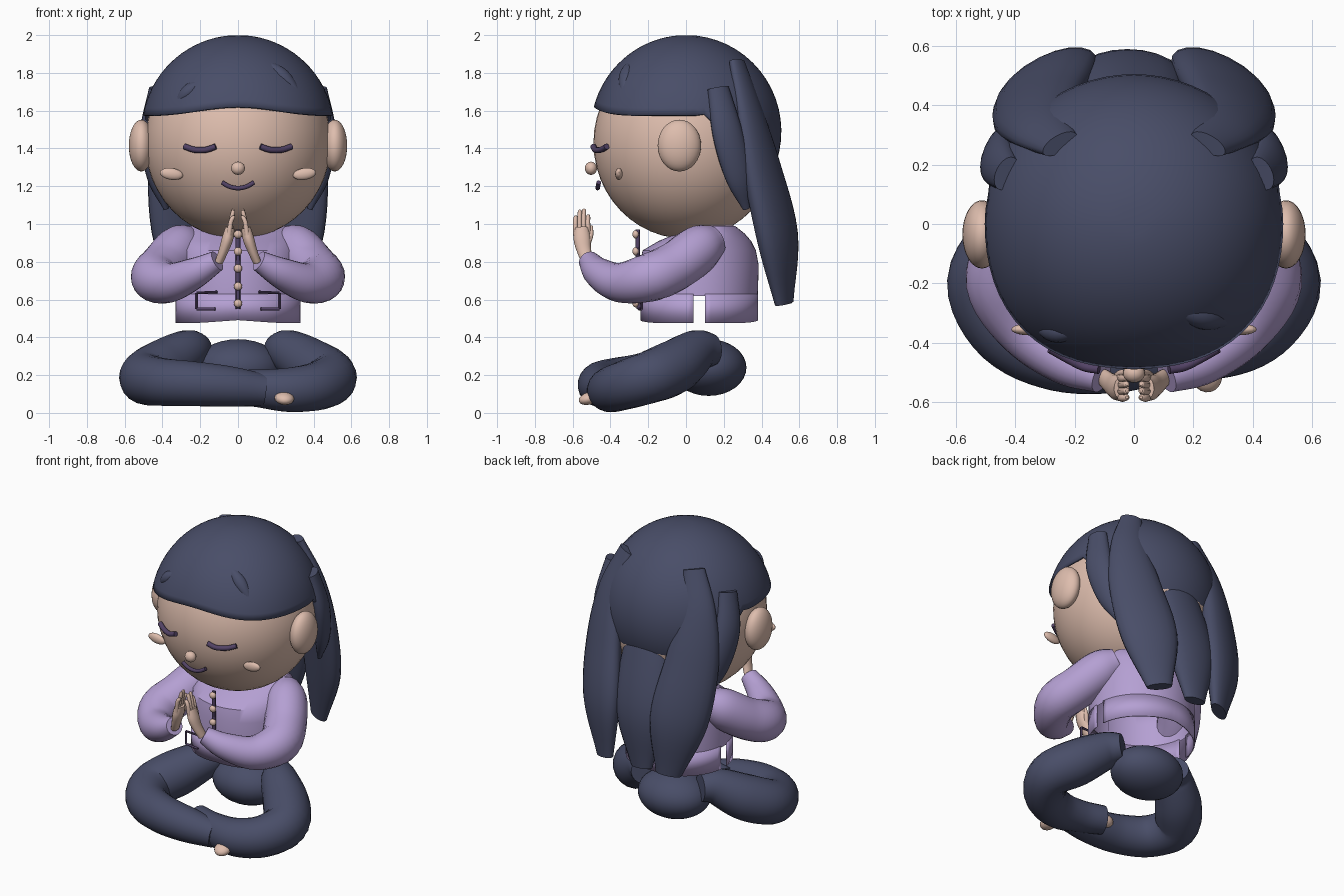
import bpy, bmesh
from math import sin, cos, pi, acos, radians
from mathutils import Vector

cube = bpy.data.objects.get("Cube")
if cube:
    bpy.data.objects.remove(cube, do_unlink=True)


def material(name, rgb):
    m = bpy.data.materials.new(name)
    m.use_nodes = True
    m.diffuse_color = (*rgb, 1)
    bsdf = m.node_tree.nodes["Principled BSDF"]
    bsdf.inputs["Base Color"].default_value = (*rgb, 1)
    bsdf.inputs["Roughness"].default_value = 0.8
    return m


SKIN = material("warm skin", (0.73, 0.51, 0.42))
NAVY = material("navy", (0.066, 0.075, 0.138))
LILAC = material("lilac cloth", (0.46, 0.35, 0.65))
PLUM = material("dark plum", (0.085, 0.055, 0.13))


def finish(name, bm, mat):
    bmesh.ops.recalc_face_normals(bm, faces=bm.faces)
    mesh = bpy.data.meshes.new(name)
    bm.to_mesh(mesh)
    bm.free()
    mesh.materials.append(mat)
    ob = bpy.data.objects.new(name, mesh)
    bpy.context.collection.objects.link(ob)
    bpy.ops.object.select_all(action='DESELECT')
    ob.select_set(True)
    bpy.context.view_layer.objects.active = ob
    bpy.ops.object.shade_smooth_by_angle(angle=radians(45))
    return ob


def ball(name, loc, size, mat, segs=32):
    bm = bmesh.new()
    bmesh.ops.create_uvsphere(bm, u_segments=segs, v_segments=segs // 2, radius=1)
    for v in bm.verts:
        v.co = Vector(loc) + v.co * Vector(size)
    return finish(name, bm, mat)


def skin_rings(bm, rings, caps=True):
    loops = [[bm.verts.new(p) for p in ring] for ring in rings]
    n = len(loops[0])
    for a, b in zip(loops, loops[1:]):
        for i in range(n):
            bm.faces.new((a[i], a[(i + 1) % n], b[(i + 1) % n], b[i]))
    if caps:
        bm.faces.new(loops[0])
        bm.faces.new(loops[-1])


def spline(pts, steps):
    """Smooth path through (x, y, z, radius) points."""
    p = [Vector(q) for q in pts]
    p = [2 * p[0] - p[1]] + p + [2 * p[-1] - p[-2]]
    out = []
    for a, b, c, d in zip(p, p[1:], p[2:], p[3:]):
        for k in range(steps):
            t = k / steps
            out.append(0.5 * (2 * b + (c - a) * t + (2 * a - 5 * b + 4 * c - d) * t ** 2
                              + (3 * b - a - 3 * c + d) * t ** 3))
    return out + [p[-2]]


def tube(name, pts, mat, wide=(0, 0, 1), flat=1.0, sides=20, steps=6):
    path = spline(pts, steps)
    rings = []
    for i, q in enumerate(path):
        tangent = (path[min(i + 1, len(path) - 1)] - path[max(i - 1, 0)]).to_3d().normalized()
        w = Vector(wide)
        w = (w - tangent * w.dot(tangent)).normalized()
        n = tangent.cross(w)
        rings.append([q.to_3d() + q.w * (w * cos(a) + n * flat * sin(a))
                      for a in (2 * pi * k / sides for k in range(sides))])
    bm = bmesh.new()
    skin_rings(bm, rings)
    return finish(name, bm, mat)


def flip(pts, s):
    return [(s * p[0], *p[1:]) for p in pts]


def line(pts, r):
    return [(*p, r) for p in pts]


# Head and hair cap with a swept hairline and a fuller fringe
ball("head", (0, 0, 1.43), (0.492, 0.49, 0.508), SKIN, 48)


def hairline(yd):
    if yd < 0.1:
        return 1.575 + 0.045 * max(0, -yd) ** 6
    t = min(1, (yd - 0.1) / 0.65)
    return 1.6 - 0.32 * t * t * (3 - 2 * t)


bm = bmesh.new()
rings = []
for j in range(1, 19):
    ring = []
    for k in range(64):
        a = 2 * pi * k / 64
        th = acos((hairline(sin(a)) - 1.49) / 0.51) * j / 18
        r = 0.51 * sin(th)
        if sin(a) < 0:
            r *= 1 + 0.035 * sin(2 * a) ** 2 * (j / 18) ** 2
        ring.append((r * cos(a), 0.99 * r * sin(a), 1.49 + 0.51 * cos(th)))
    rings.append(ring)
skin_rings(bm, rings, caps=False)
bmesh.ops.holes_fill(bm, edges=[e for e in bm.edges if e.is_boundary and e.verts[0].co.z > 1.9])
cap = finish("hair_cap", bm, NAVY)
shell = cap.modifiers.new("thickness", 'SOLIDIFY')
shell.thickness = 0.015

# Low relief locks on the fringe
tube("fringe_lock_right", [(-0.33, -0.35, 1.63, 0.01), (-0.26, -0.36, 1.7, 0.04),
                           (-0.17, -0.36, 1.76, 0.01)], NAVY)
tube("fringe_lock_left", [(0.11, -0.28, 1.87, 0.01), (0.23, -0.31, 1.78, 0.045),
                          (0.34, -0.33, 1.66, 0.01)], NAVY)

# Long back locks
back_lock = [(0.25, 0.27, 1.86, 0.065), (0.32, 0.335, 1.6, 0.115), (0.325, 0.4, 1.3, 0.165),
             (0.285, 0.485, 0.93, 0.178), (0.235, 0.52, 0.58, 0.08)]
side_lock = [(0.43, 0.17, 1.72, 0.06), (0.46, 0.22, 1.48, 0.085),
             (0.43, 0.28, 1.25, 0.075), (0.38, 0.32, 1.08, 0.02)]
for s, label in ((1, "left"), (-1, "right")):
    tube("back_lock_" + label, flip(back_lock, s), NAVY, (0.87 * s, -0.45, 0), 0.47)
    tube("side_lock_" + label, flip(side_lock, s), NAVY, (0.4 * s, -0.9, 0), 0.6)
tube("back_lock_middle", [(0, 0.36, 1.55, 0.08), (0, 0.42, 1.3, 0.16), (-0.02, 0.505, 0.93, 0.175),
                          (-0.04, 0.525, 0.58, 0.075)], NAVY, (1, 0, 0), 0.47)

# Face
ball("nose", (0, -0.503, 1.295), (0.037, 0.032, 0.035), SKIN, 20)
tube("mouth", line([(-0.085, -0.462, 1.22), (-0.045, -0.466, 1.198), (0, -0.468, 1.19),
                    (0.045, -0.466, 1.198), (0.085, -0.462, 1.22)], 0.012), PLUM, sides=10)
eye = line([(0.118, -0.49, 1.41), (0.17, -0.48, 1.393), (0.23, -0.45, 1.393),
            (0.283, -0.42, 1.41)], 0.016)
for s, label in ((1, "left"), (-1, "right")):
    tube("closed_eye_" + label, flip(eye, s), PLUM, sides=10)
    ball("ear_" + label, (s * 0.512, -0.035, 1.415), (0.066, 0.115, 0.137), SKIN)
    cheek = ball("cheek_" + label, (0, 0, 0), (0.062, 0.02, 0.031), SKIN, 20)
    cheek.location = (s * 0.352, -0.355, 1.265)
    cheek.rotation_euler = (0, -s * 0.15, 0)

# Hollow jacket body, and hem with a slit at each side


def ellipse(z, rx, ry, y=0.07, n=64):
    return [(rx * cos(2 * pi * k / n), y + ry * sin(2 * pi * k / n), z) for k in range(n)]


bm = bmesh.new()
skin_rings(bm, [ellipse(0.62, 0.33, 0.31), ellipse(0.78, 0.328, 0.315), ellipse(0.86, 0.318, 0.3),
                ellipse(0.91, 0.305, 0.245, 0.1), ellipse(0.95, 0.29, 0.18, 0.13),
                ellipse(0.99, 0.26, 0.12, 0.14), ellipse(1.0, 0.03, 0.03, 0.14)], caps=False)
finish("jacket", bm, LILAC)
bm = bmesh.new()
skin_rings(bm, [[(x, y, z + 0.07 * max(0, 0.2 - abs(x))) for x, y, z in ellipse(0.477, 0.333, 0.312)],
                ellipse(0.63, 0.333, 0.312)], caps=False)
slit = [f for f in bm.faces if abs(f.calc_center_median().y - 0.07) < 0.045]
bmesh.ops.delete(bm, geom=slit, context='FACES')
hem = finish("jacket_hem", bm, LILAC)
hem.modifiers.new("thickness", 'SOLIDIFY').thickness = 0.008

# Placket, buttons and pocket trim
tube("placket", line([(0, -0.25, 0.55), (0, -0.255, 0.75), (0, -0.255, 0.97)], 0.012),
     PLUM, (1, 0, 0), sides=8)
for i, z in enumerate((0.58, 0.67, 0.765, 0.855, 0.945)):
    ball("button_%d" % (i + 1), (0, -0.266, z), (0.022, 0.018, 0.022), SKIN, 16)
corners = [(0.11, -0.25, 0.64), (0.22, -0.235, 0.635), (0.22, -0.235, 0.55), (0.12, -0.25, 0.55)]
for s, label in ((1, "left"), (-1, "right")):
    for i, (a, b) in enumerate(zip(corners, corners[1:])):
        tube("pocket_trim_%s_%d" % (label, i + 1), flip(line([a, b], 0.007), s), PLUM,
             (0, 1, 0), sides=8, steps=1)

# Arms, and hands pressed together
arm = [(0.25, 0.15, 0.915, 0.085), (0.31, 0.07, 0.87, 0.125), (0.392, -0.06, 0.775, 0.13),
       (0.438, -0.2, 0.715, 0.128), (0.36, -0.35, 0.69, 0.105), (0.23, -0.46, 0.74, 0.082),
       (0.11, -0.515, 0.805, 0.055)]
palm = [(0.1, -0.52, 0.8, 0.032), (0.076, -0.54, 0.86, 0.038), (0.056, -0.55, 0.92, 0.045),
        (0.042, -0.553, 0.98, 0.038)]
for s, label in ((1, "left"), (-1, "right")):
    tube("sleeve_" + label, flip(arm, s), LILAC, (0, 0.3, 1))
    tube("palm_" + label, flip(palm, s), SKIN, (0, 1, 0), 0.68, sides=14)
    for i, top in enumerate((1.05, 1.08, 1.075, 1.045)):
        y = -0.518 - 0.022 * i
        finger = [(0.048, y, 0.94, 0.013), (0.038, y - 0.002, 1.01, 0.013),
                  (0.026, y, top - 0.01, 0.011), (0.024, y, top, 0.005)]
        tube("finger_%s_%d" % (label, i + 1), flip(finger, s), SKIN, (0, 1, 0), sides=10)
    thumb = [(0.065, -0.525, 0.88, 0.015), (0.045, -0.505, 0.94, 0.014), (0.03, -0.5, 0.99, 0.007)]
    tube("thumb_" + label, flip(thumb, s), SKIN, (0, 1, 0), sides=10)

# Hips and crossed legs
ball("hips", (0, 0.12, 0.24), (0.235, 0.2, 0.15), NAVY)
thigh = [(0.205, 0.14, 0.335, 0.085), (0.27, 0.055, 0.325, 0.115), (0.4, -0.06, 0.245, 0.143),
         (0.492, -0.2, 0.187, 0.138)]
shin_left = [(0.42, -0.34, 0.142, 0.128), (0.27, -0.405, 0.122, 0.118), (0.1, -0.4, 0.13, 0.1),
             (-0.05, -0.36, 0.14, 0.09)]
shin_right = [(0.42, -0.36, 0.165, 0.128), (0.25, -0.445, 0.155, 0.12),
              (0.05, -0.46, 0.14, 0.108), (-0.14, -0.44, 0.12, 0.085)]
tube("leg_left", thigh + shin_left, NAVY, (0, 0.2, 1))
tube("leg_right", flip(thigh + shin_right, -1), NAVY, (0, 0.2, 1))
foot = ball("foot_right", (0, 0, 0), (0.052, 0.06, 0.033), SKIN, 20)
foot.location = (0.245, -0.51, 0.078)
foot.rotation_euler = (0.3, 0, 0.2)
ball("foot_left", (-0.07, -0.355, 0.14), (0.055, 0.04, 0.04), SKIN, 20)
